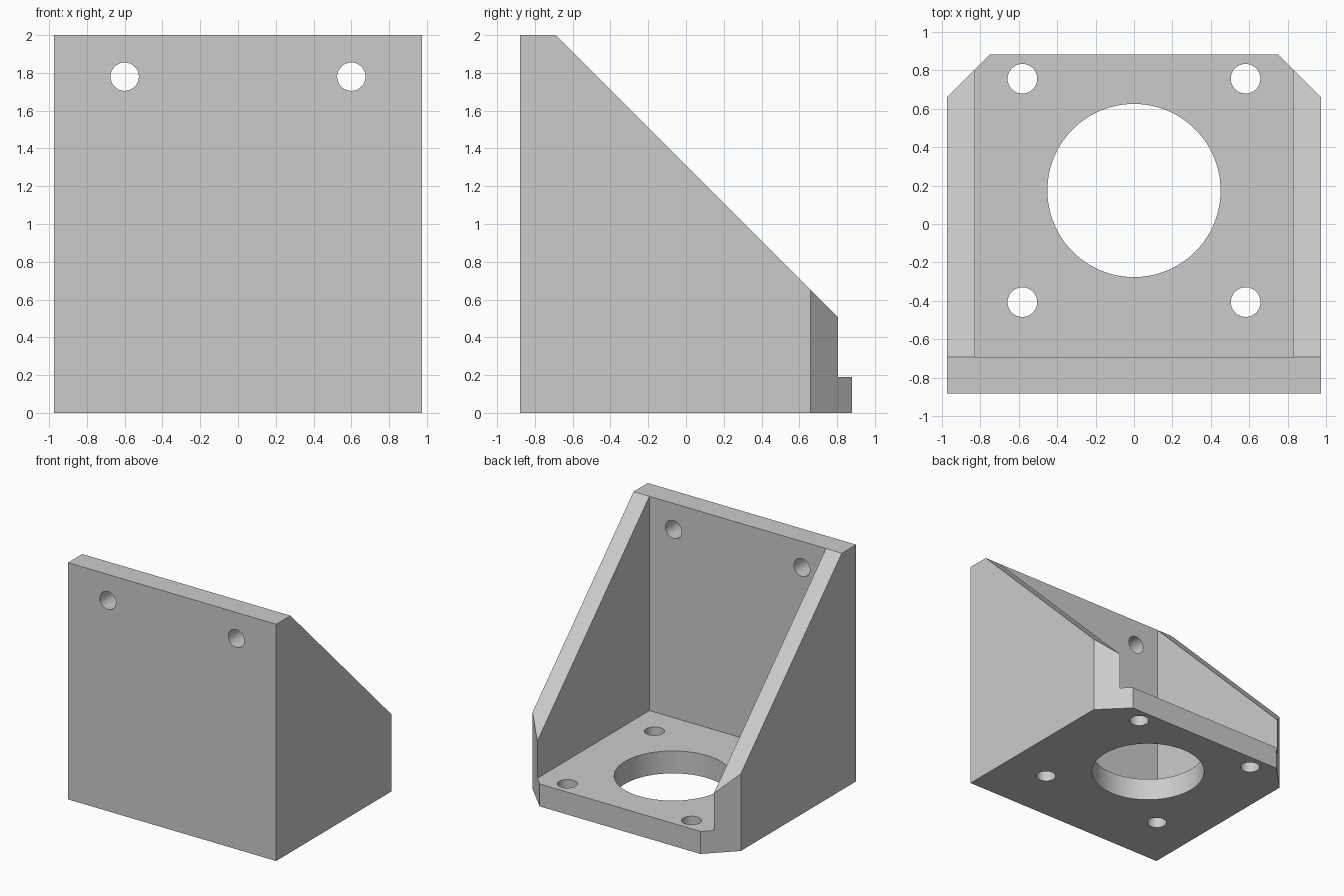
import bpy, bmesh, math

if "Cube" in bpy.data.objects:
    bpy.data.objects.remove(bpy.data.objects["Cube"])

HALF_X, HALF_Y, HEIGHT = 0.973, 0.88, 2.0
PLATE = 0.19      # thickness of base and upright plates
INNER_X = 0.825   # inside of the side gussets
CHAMFER = 0.222   # rear corner cut

metal = bpy.data.materials.new("plain grey")
metal.use_nodes = True
metal.diffuse_color = (0.6, 0.6, 0.6, 1)
metal.node_tree.nodes["Principled BSDF"].inputs["Base Color"].default_value = (0.6, 0.6, 0.6, 1)


def prism(name, outline, low, high, axis="z"):
    """Extrude a 2D outline along an axis."""
    place = {"x": lambda u, v, w: (w, u, v),
             "y": lambda u, v, w: (u, w, v),
             "z": lambda u, v, w: (u, v, w)}[axis]
    bm = bmesh.new()
    ends = [[bm.verts.new(place(u, v, w)) for u, v in outline] for w in (low, high)]
    for ring in ends:
        bm.faces.new(ring)
    n = len(outline)
    for i in range(n):
        j = (i + 1) % n
        bm.faces.new((ends[0][i], ends[0][j], ends[1][j], ends[1][i]))
    bmesh.ops.recalc_face_normals(bm, faces=bm.faces)
    mesh = bpy.data.meshes.new(name)
    bm.to_mesh(mesh)
    bm.free()
    obj = bpy.data.objects.new(name, mesh)
    obj.data.materials.append(metal)
    bpy.context.collection.objects.link(obj)
    return obj


def circle(u, v, radius, sides=48):
    return [(u + radius * math.cos(math.tau * i / sides),
             v + radius * math.sin(math.tau * i / sides)) for i in range(sides)]


# Solid block with the two rear corners cut off
right = [(HALF_X, -HALF_Y), (HALF_X, HALF_Y - CHAMFER), (HALF_X - CHAMFER, HALF_Y)]
bracket = prism("corner_bracket", right + [(-x, y) for x, y in reversed(right)], 0, HEIGHT)

# Sloping top of the gussets, and the pocket between them
top_y = -HALF_Y + PLATE
slope_sum = top_y + HEIGHT
cutters = [
    prism("slope_cutter", [(slope_sum - 2.2, 2.2), (1, slope_sum - 1), (1, 2.2)], -1.2, 1.2, "x"),
    prism("pocket_cutter", [(-INNER_X, top_y), (INNER_X, top_y), (INNER_X, 1), (-INNER_X, 1)],
          PLATE, 2.3),
    prism("centre_bore_cutter", circle(0, 0.174, 0.45, 96), -0.1, 0.3),
]

# Screw holes in the base and the upright plate
for side in (-1, 1):
    for y in (-0.406, 0.755):
        cutters.append(prism("base_hole_cutter", circle(side * 0.58, y, 0.077), -0.1, 0.3))
    cutters.append(prism("upright_hole_cutter", circle(side * 0.6, 1.78, 0.075), -1, -0.6, "y"))

for cutter in cutters:
    cutter.hide_render = True
    mod = bracket.modifiers.new(cutter.name, "BOOLEAN")
    mod.operation = "DIFFERENCE"
    mod.solver = "EXACT"
    mod.object = cutter

# Apply the cuts and remove the cutters
bpy.context.view_layer.update()
evaluated = bracket.evaluated_get(bpy.context.evaluated_depsgraph_get())
result = bpy.data.meshes.new_from_object(evaluated)
bracket.modifiers.clear()
bracket.data = result
for cutter in cutters:
    bpy.data.objects.remove(cutter)

# Smooth bores, sharp plate edges
bpy.ops.object.select_all(action="DESELECT")
bracket.select_set(True)
bpy.context.view_layer.objects.active = bracket
bpy.ops.object.shade_smooth_by_angle(angle=math.radians(30))
